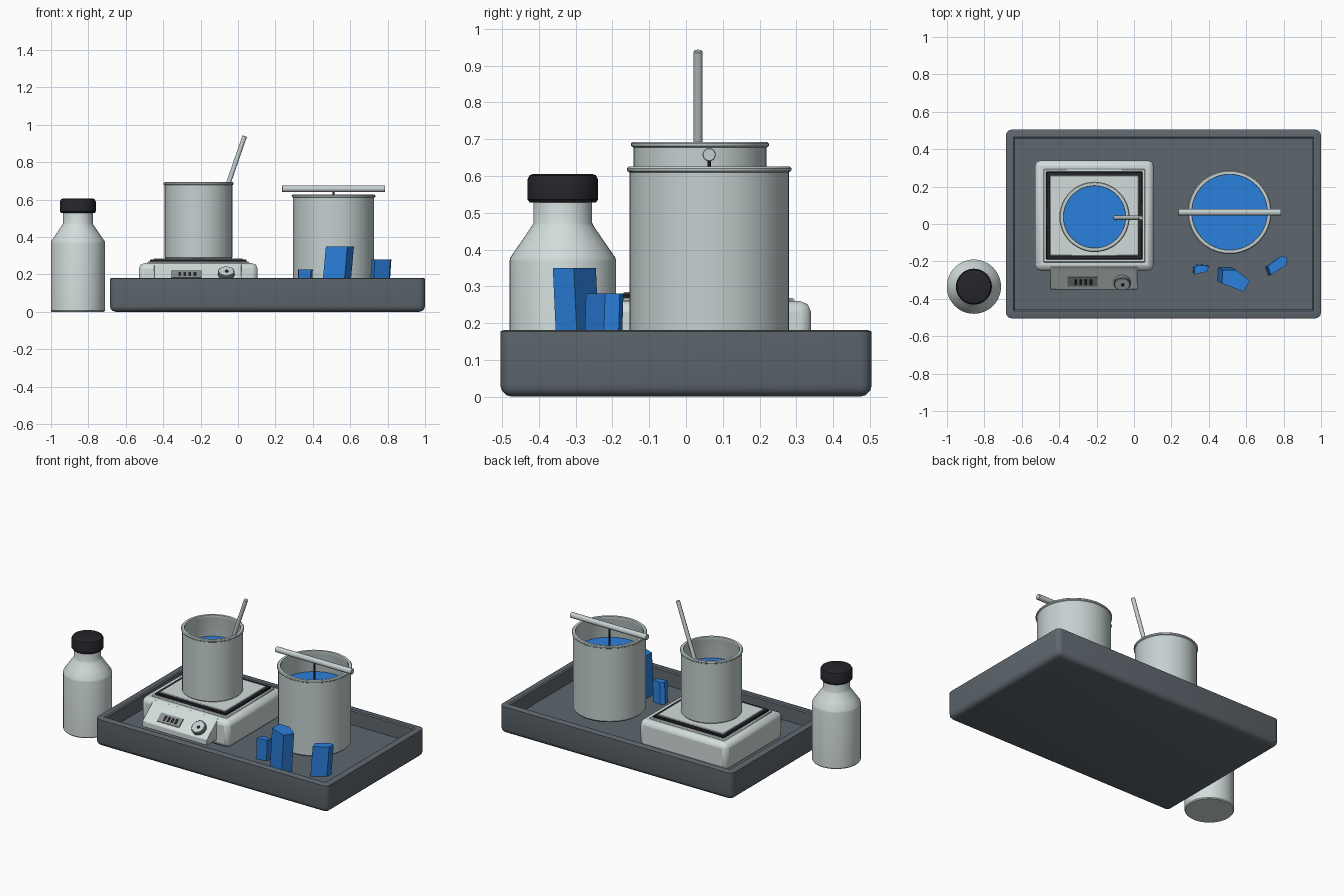
import bpy, bmesh, math
from mathutils import Vector

if "Cube" in bpy.data.objects:
    bpy.data.objects.remove(bpy.data.objects["Cube"])


def material(name, color):
    m = bpy.data.materials.new(name)
    m.diffuse_color = (*color, 1)
    m.use_nodes = True
    m.node_tree.nodes["Principled BSDF"].inputs["Base Color"].default_value = m.diffuse_color
    return m


SLATE = material("slate_grey", (0.112, 0.135, 0.155))
PALE = material("pale_grey", (0.64, 0.72, 0.71))
GLASS = material("glass_grey", (0.56, 0.63, 0.63))
BLUE = material("blue", (0.024, 0.215, 0.72))
BLACK = material("near_black", (0.018, 0.018, 0.024))
DIAL = material("dial_grey", (0.25, 0.28, 0.28))
FLOOR = 0.085


def add(name, bm, mat, bevel=0, segments=1, smooth=True):
    bmesh.ops.recalc_face_normals(bm, faces=bm.faces)
    me = bpy.data.meshes.new(name)
    bm.to_mesh(me)
    bm.free()
    me.materials.append(mat)
    ob = bpy.data.objects.new(name, me)
    bpy.context.collection.objects.link(ob)
    if bevel:
        mod = ob.modifiers.new("bevel", "BEVEL")
        mod.width, mod.segments = bevel, segments
    if smooth:
        bpy.ops.object.select_all(action="DESELECT")
        ob.select_set(True)
        bpy.context.view_layer.objects.active = ob
        bpy.ops.object.shade_smooth_by_angle(angle=math.radians(35))
    return ob


def box_mesh(x0, x1, y0, y1, z0, z1):
    bm = bmesh.new()
    bmesh.ops.create_cube(bm, size=1)
    for v in bm.verts:
        v.co = Vector(((x0 + x1) / 2 + v.co.x * (x1 - x0),
                       (y0 + y1) / 2 + v.co.y * (y1 - y0),
                       (z0 + z1) / 2 + v.co.z * (z1 - z0)))
    return bm


def lathe(name, center, profile, mat, sides=48):
    """Spin an (r, z) profile around a vertical axis."""
    bm = bmesh.new()
    pts = [bm.verts.new((r, 0, z)) for r, z in profile]
    edges = [bm.edges.new(p) for p in zip(pts, pts[1:])]
    bmesh.ops.spin(bm, geom=pts + edges, cent=(0, 0, 0), axis=(0, 0, 1),
                   angle=math.tau, steps=sides)
    bmesh.ops.remove_doubles(bm, verts=bm.verts, dist=1e-5)
    bmesh.ops.translate(bm, verts=bm.verts, vec=(*center, 0))
    return add(name, bm, mat)


def rod(name, a, b, r, mat, sides=16, bevel=0):
    a, b = Vector(a), Vector(b)
    bm = bmesh.new()
    bmesh.ops.create_cone(bm, cap_ends=True, segments=sides, radius1=r,
                          radius2=r, depth=(b - a).length)
    turn = (b - a).to_track_quat("Z", "Y")
    for v in bm.verts:
        v.co = turn @ v.co + (a + b) / 2
    return add(name, bm, mat, bevel)


def prism(name, outline, z0, z1, lean, mat):
    """Leaning prism: the outline gives the top face."""
    bm = bmesh.new()
    top = [bm.verts.new((x, y, z1)) for x, y in outline]
    low = [bm.verts.new((x + lean[0], y + lean[1], z0)) for x, y in outline]
    bm.faces.new(top)
    bm.faces.new(low)
    n = len(top)
    for i in range(n):
        j = (i + 1) % n
        bm.faces.new((top[i], top[j], low[j], low[i]))
    return add(name, bm, mat, smooth=False)


# Tray: block with rounded base and corners, thick rim and sunken floor
bm = box_mesh(-0.685, 1.0, -0.505, 0.505, 0, 0.18)
bmesh.ops.bevel(bm, geom=[e for e in bm.edges if min(v.co.z for v in e.verts) < 0.01],
                offset=0.032, segments=3, profile=0.5, affect="EDGES")
top = max(bm.faces, key=lambda f: f.calc_center_median().z)
bmesh.ops.inset_region(bm, faces=[top], thickness=0.010)
bmesh.ops.translate(bm, verts=top.verts, vec=(0, 0, 0.004))
bmesh.ops.inset_region(bm, faces=[top], thickness=0.030)
bmesh.ops.inset_region(bm, faces=[top], thickness=0.008)
bmesh.ops.translate(bm, verts=top.verts, vec=(0, 0, -0.006))
bmesh.ops.inset_region(bm, faces=[top], thickness=0.001)
bmesh.ops.translate(bm, verts=top.verts, vec=(0, 0, FLOOR - 0.178))
for v in bm.verts:
    if v.co.z > 0.15:
        v.co.z -= 0.003
add("tray", bm, SLATE)

# Hot plate: housing, black seal, heated top
add("hotplate_body", box_mesh(-0.53, 0.105, -0.25, 0.34, FLOOR, 0.26), PALE, 0.03, 2)
add("hotplate_step", box_mesh(-0.485, 0.06, -0.205, 0.295, 0.25, 0.268), PALE, 0.005)
add("hotplate_seal", box_mesh(-0.47, 0.045, -0.19, 0.28, 0.26, 0.28), BLACK, 0.004)
add("hotplate_top", box_mesh(-0.45, 0.025, -0.17, 0.26, 0.27, 0.285), PALE, 0.003)

# Sloping control panel
bm = box_mesh(-0.45, 0.02, -0.35, -0.23, 0.125, 0.258)
for v in bm.verts:
    if v.co.y < -0.3 and v.co.z > 0.2:
        v.co.z = 0.162
add("control_panel", bm, PALE, 0.003)

slope = Vector((0, 0.12, 0.096)).normalized()
normal = Vector((0, -slope.z, slope.y))


def on_panel(x, u, out=0.0):
    """Point at distance u up the panel slope."""
    return Vector((x, -0.35, 0.162)) + slope * u + normal * out


def panel_plate(name, x0, x1, u0, u1, out, mat):
    bm = bmesh.new()
    f = bm.faces.new([bm.verts.new(on_panel(x, u)) for x, u in
                      ((x0, u0), (x1, u0), (x1, u1), (x0, u1))])
    ext = bmesh.ops.extrude_face_region(bm, geom=[f])["geom"]
    bmesh.ops.translate(bm, vec=normal * out,
                        verts=[g for g in ext if isinstance(g, bmesh.types.BMVert)])
    add(name, bm, mat, smooth=False)


panel_plate("display", -0.355, -0.195, 0.025, 0.085, 0.006, DIAL)
for i in range(4):
    x = -0.318 + i * 0.027
    panel_plate("display_bar", x, x + 0.014, 0.038, 0.072, 0.008, BLACK)

# Dial with pointer dot
rod("dial_knob", on_panel(-0.063, 0.056), on_panel(-0.063, 0.056, 0.024), 0.045, DIAL, 32, 0.003)
rod("dial_cap", on_panel(-0.063, 0.056), on_panel(-0.063, 0.056, 0.027), 0.038, GLASS, 32)
rod("dial_dot", on_panel(-0.06, 0.054, 0.02), on_panel(-0.06, 0.054, 0.030), 0.010, BLACK)


# Two beakers filled with blue liquid
def beaker(name, center, r, z0, z1, level):
    i = r - 0.012
    lathe(name, center, [(0, z0), (r - 0.008, z0), (r, z0 + 0.01), (r, z1 - 0.016),
                         (r + 0.006, z1 - 0.012), (r + 0.007, z1 - 0.005),
                         (r + 0.002, z1), (i - 0.002, z1), (i - 0.004, z1 - 0.008),
                         (i, z1 - 0.02), (i, z0 + 0.015), (0, z0 + 0.015)], GLASS)
    lathe(name + "_liquid", center, [(0, z0 + 0.016), (i - 0.001, z0 + 0.016),
                                     (i - 0.001, level), (0, level)], BLUE)


beaker("heated_beaker", (-0.211, 0.038), 0.181, 0.28, 0.693, 0.555)
beaker("growing_beaker", (0.511, 0.063), 0.217, 0.125, 0.626, 0.49)

# Stirring stick, cross rod and hanging thread
rod("stirring_stick", (-0.175, 0.033, 0.33), (0.036, 0.033, 0.94), 0.0125, GLASS, 16, 0.002)
rod("cross_rod", (0.235, 0.063, 0.658), (0.787, 0.063, 0.658), 0.018, GLASS, 20, 0.002)
rod("thread", (0.511, 0.063, 0.36), (0.511, 0.063, 0.655), 0.005, BLACK, 8)

# Bottle and cap
SPOT = (-0.856, -0.335)
lathe("bottle", SPOT, [(0, 0), (0.14, 0), (0.145, 0.006), (0.145, 0.368), (0.143, 0.378),
                       (0.114, 0.420), (0.084, 0.464), (0.08, 0.472),
                       (0.08, 0.54), (0, 0.54)], PALE)
lathe("bottle_cap", SPOT, [(0, 0.528), (0.09, 0.528), (0.096, 0.536), (0.096, 0.59),
                           (0.09, 0.602), (0.082, 0.605), (0, 0.605)], BLACK)

# Loose crystals on the tray
prism("large_crystal", [(0.475, -0.245), (0.545, -0.245), (0.62, -0.305),
                        (0.585, -0.362), (0.47, -0.318)], FLOOR, 0.35, (-0.024, 0.012), BLUE)
prism("medium_crystal", [(0.715, -0.225), (0.79, -0.17), (0.82, -0.18),
                         (0.815, -0.22), (0.732, -0.272)], FLOOR, 0.28, (-0.013, -0.006), BLUE)
prism("small_crystal", [(0.322, -0.238), (0.345, -0.22), (0.4, -0.225),
                        (0.39, -0.255), (0.325, -0.27)], FLOOR, 0.225, (-0.008, 0.005), BLUE)
